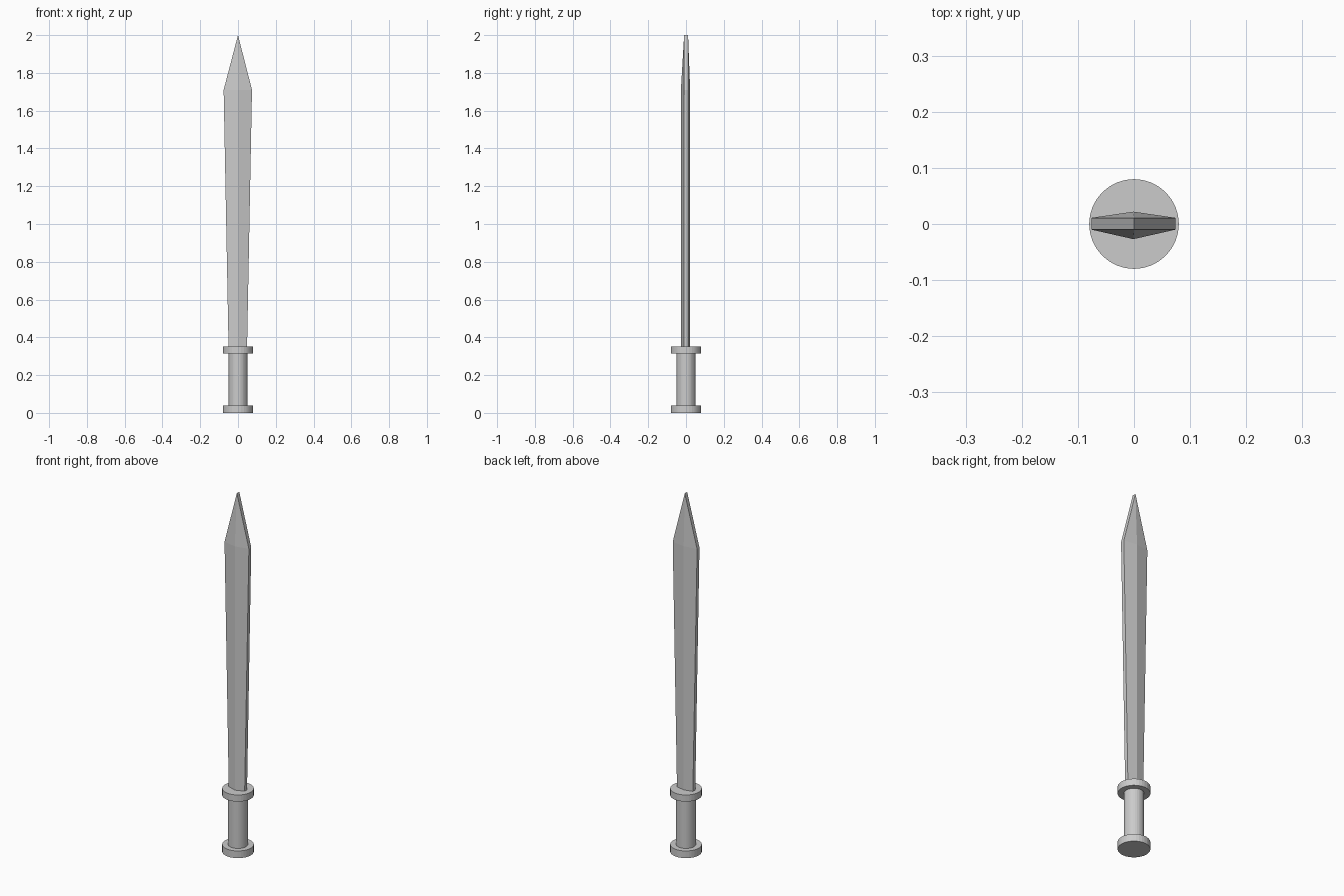
import bpy
import bmesh

if "Cube" in bpy.data.objects:
    bpy.data.objects.remove(bpy.data.objects["Cube"])


def cylinder(name, radius, z0, z1):
    bpy.ops.mesh.primitive_cylinder_add(vertices=32, radius=radius, depth=z1 - z0,
                                        location=(0, 0, (z0 + z1) / 2))
    bpy.context.object.name = name


# Handle: round grip between two discs
cylinder("pommel", 0.08, 0.0, 0.04)
cylinder("grip", 0.05, 0.04, 0.315)
cylinder("guard", 0.08, 0.315, 0.352)

# Blade: six-sided section that widens upward, then closes to a short tip edge
FRONT_EDGE, BACK_EDGE = -0.01, 0.011
FRONT_RIDGE, BACK_RIDGE = -0.027, 0.022
MID_X = -0.001


def section(bm, w, z):
    pts = [(-w, FRONT_EDGE), (0, FRONT_RIDGE), (w, FRONT_EDGE),
           (w, BACK_EDGE), (0, BACK_RIDGE), (-w, BACK_EDGE)]
    return [bm.verts.new((x + MID_X, y, z)) for x, y in pts]


bm = bmesh.new()
base = section(bm, 0.049, 0.352)
shoulder = section(bm, 0.075, 1.71)
tip_front = bm.verts.new((0, FRONT_EDGE, 2.0))
tip_back = bm.verts.new((0, BACK_EDGE, 2.0))
tips = [tip_front] * 3 + [tip_back] * 3
bm.faces.new(base[::-1])
for i in range(6):
    j = (i + 1) % 6
    bm.faces.new((base[i], base[j], shoulder[j], shoulder[i]))
    top = [tips[i]] if tips[i] is tips[j] else [tips[j], tips[i]]
    bm.faces.new([shoulder[i], shoulder[j]] + top)
bmesh.ops.recalc_face_normals(bm, faces=bm.faces)
mesh = bpy.data.meshes.new("blade")
bm.to_mesh(mesh)
bm.free()
bpy.context.collection.objects.link(bpy.data.objects.new("blade", mesh))
